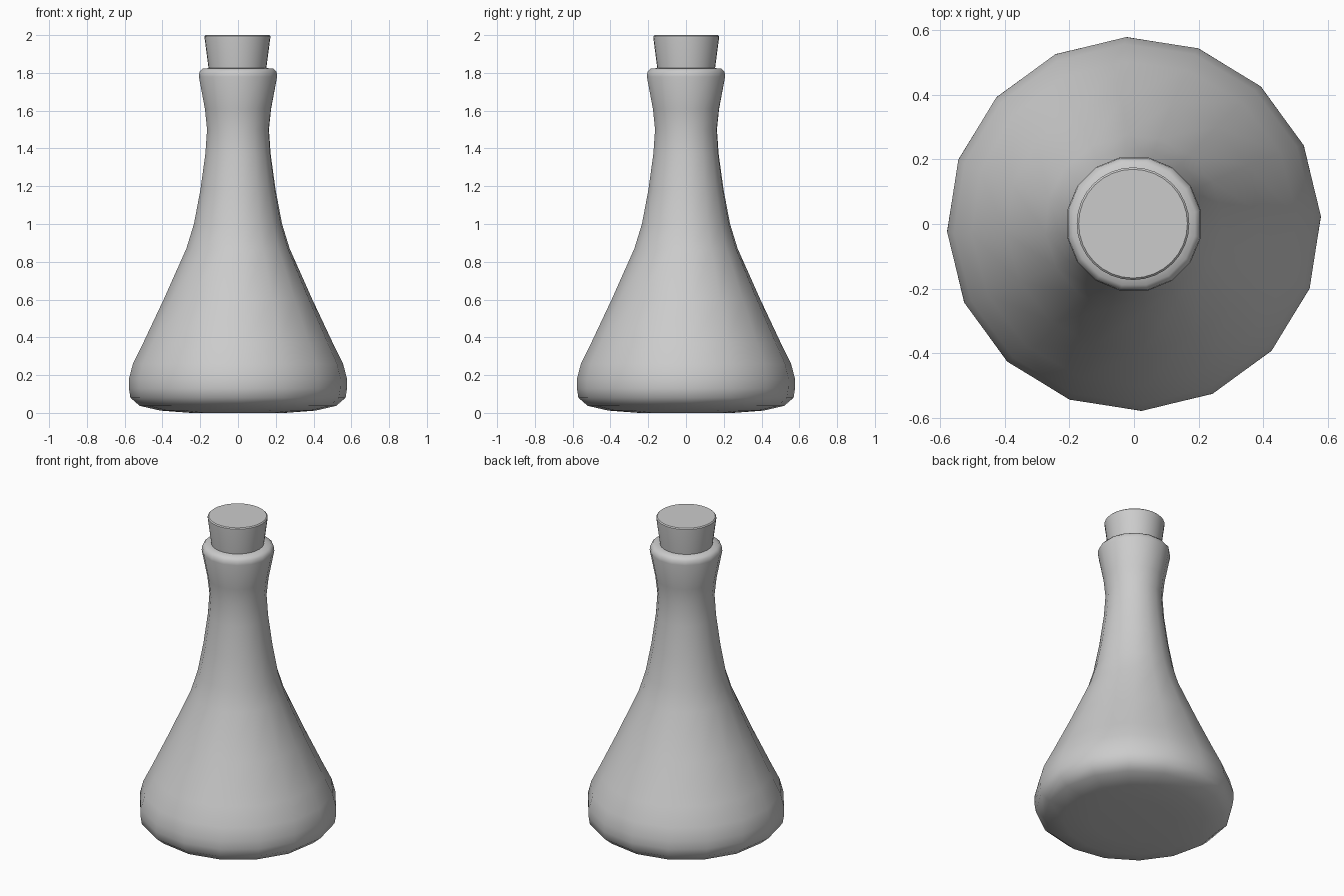
import bpy, bmesh
from math import sin, cos, pi, radians

if "Cube" in bpy.data.objects:
    bpy.data.objects.remove(bpy.data.objects["Cube"])


def lathe(name, profile, sides, start=0.0, end=0.0, centre=(0, 0), sharp=40):
    """Revolve (radius, z) rings, turning them gradually from start to end degrees."""
    bm = bmesh.new()
    z0, z1 = profile[0][1], profile[-1][1]
    rings = []
    for r, z in profile:
        turn = radians(start + (end - start) * (z - z0) / (z1 - z0))
        rings.append([bm.verts.new((centre[0] + r * cos(turn + 2 * pi * i / sides),
                                    centre[1] + r * sin(turn + 2 * pi * i / sides), z))
                      for i in range(sides)])
    for a, b in zip(rings, rings[1:]):
        for i in range(sides):
            j = (i + 1) % sides
            bm.faces.new((a[i], a[j], b[j], b[i]))
    bm.faces.new(rings[0][::-1])
    bm.faces.new(rings[-1])
    mesh = bpy.data.meshes.new(name)
    bm.to_mesh(mesh)
    bm.free()
    obj = bpy.data.objects.new(name, mesh)
    bpy.context.collection.objects.link(obj)
    bpy.ops.object.select_all(action='DESELECT')
    obj.select_set(True)
    bpy.context.view_layer.objects.active = obj
    bpy.ops.object.shade_smooth_by_angle(angle=radians(sharp))
    return obj


# Flask: 16-sided conical body, waisted neck and rolled lip
lathe("flask_body", [
    (0.25, 0.0), (0.41, 0.012), (0.52, 0.037), (0.57, 0.08), (0.578, 0.13),
    (0.578, 0.18), (0.557, 0.26), (0.503, 0.37), (0.395, 0.60), (0.275, 0.87),
    (0.235, 1.00), (0.201, 1.18), (0.175, 1.37), (0.166, 1.50), (0.178, 1.61),
    (0.211, 1.78), (0.208, 1.805), (0.192, 1.822), (0.150, 1.826)],
    16, start=1.5, end=11.25, sharp=60)

# Cork: tapered stopper seated in the neck
lathe("cork_stopper", [
    (0.148, 1.78), (0.153, 1.825), (0.174, 1.985), (0.174, 1.994), (0.168, 2.0)],
    32, centre=(-0.003, 0.001))
